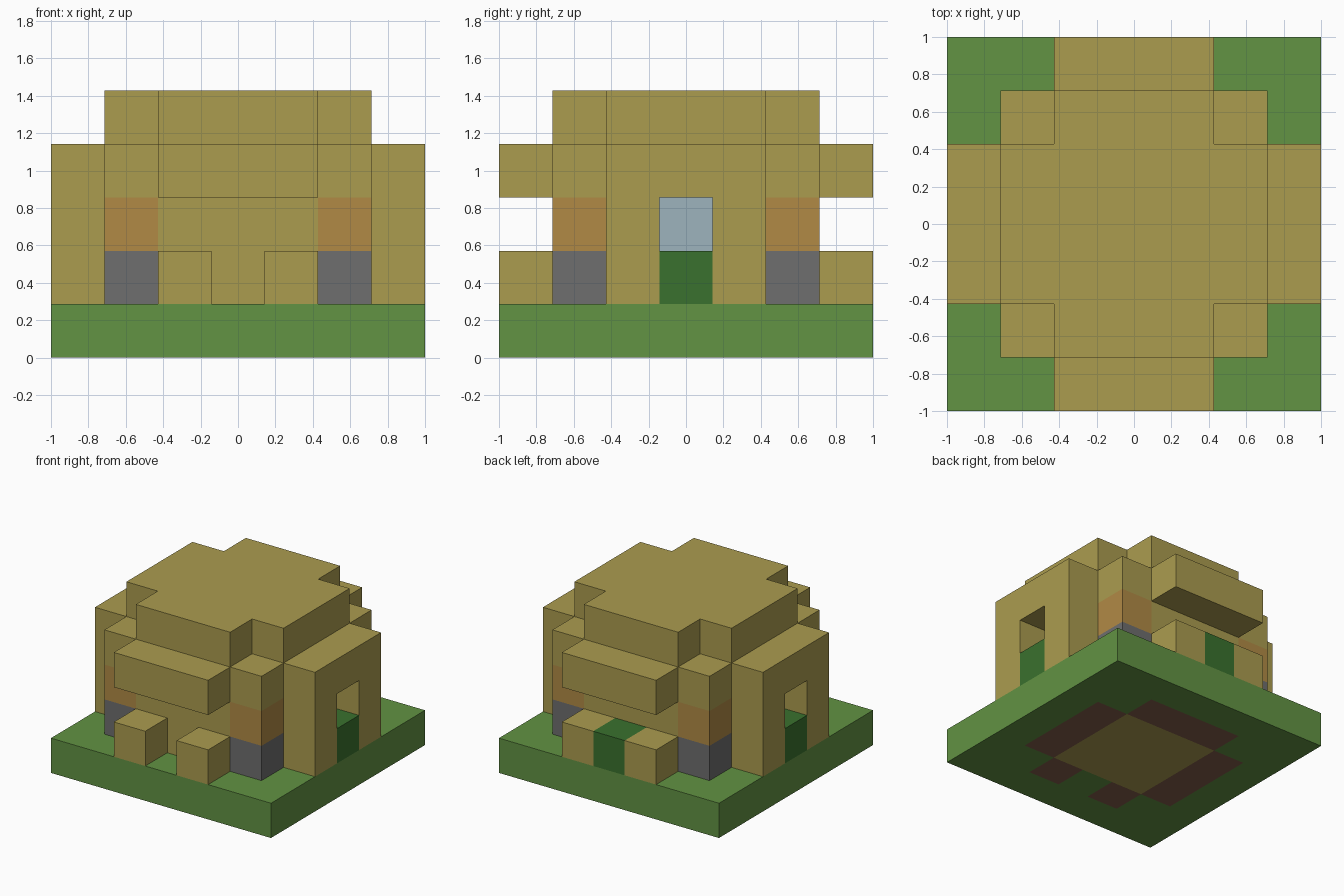
import bpy
import bmesh

default_cube = bpy.data.objects.get("Cube")
if default_cube:
    bpy.data.objects.remove(default_cube, do_unlink=True)

U = 2 / 7  # edge of one building block


def material(name, rgb):
    """Flat colour given as 0-255 sRGB, stored as linear values."""
    lin = [((c / 255 + 0.055) / 1.055) ** 2.4 for c in rgb]
    mat = bpy.data.materials.new(name)
    mat.use_nodes = True
    mat.diffuse_color = (*lin, 1)
    mat.node_tree.nodes["Principled BSDF"].inputs["Base Color"].default_value = (*lin, 1)
    return mat


plank = material("olive planks", (171, 156, 79))
grass = material("grass green", (98, 147, 67))
leaves = material("dark leaf green", (58, 113, 46))
stone = material("grey stone", (110, 110, 110))
log = material("orange wood", (177, 138, 69))
glass = material("pale blue glass", (157, 180, 190))
dirt = material("brown earth", (131, 93, 75))


def finish(name, bm, *mats):
    mesh = bpy.data.meshes.new(name)
    bmesh.ops.recalc_face_normals(bm, faces=bm.faces)
    bm.to_mesh(mesh)
    bm.free()
    for mat in mats:
        mesh.materials.append(mat)
    obj = bpy.data.objects.new(name, mesh)
    bpy.context.collection.objects.link(obj)
    return obj


def block(name, mat, x, y, z):
    """Box filling an inclusive range of block cells on each axis."""
    bm = bmesh.new()
    bmesh.ops.create_cube(bm, size=1)
    for v in bm.verts:
        for axis, (lo, hi) in enumerate((x, y, z)):
            base = 0 if axis == 2 else -0.5
            v.co[axis] = U * (base + (lo if v.co[axis] < 0 else hi + 1))
    return finish(name, bm, mat)


def ground_material(x, y):
    """Underside: plank floor, earth under the walls, grass elsewhere."""
    i, j = round(x / U), round(y / U)
    if max(abs(i), abs(j)) <= 1:
        return 1
    under_wall = max(abs(i), abs(j)) == 2 and min(abs(i), abs(j)) <= 1
    return 2 if under_wall and (i, j) != (0, -2) else 0


# Ground slab
bm = bmesh.new()
bmesh.ops.create_grid(bm, x_segments=7, y_segments=7, size=1)
top = bmesh.ops.extrude_face_region(bm, geom=bm.faces[:], use_keep_orig=True)["geom"]
for v in top:
    if isinstance(v, bmesh.types.BMVert):
        v.co.z = U
for f in bm.faces:
    c = f.calc_center_median()
    if c.z < 0.01:
        f.material_index = ground_material(c.x, c.y)
finish("ground_slab", bm, grass, plank, dirt)

# Front and back walls with upper ledges and low blocks
for side, s in (("front", -1), ("back", 1)):
    wall, ledge = (2 * s, 2 * s), (3 * s, 3 * s)
    block(side + "_wall", plank, (-1, 1), wall, (1, 3))
    block(side + "_ledge", plank, (-1, 1), ledge, (3, 3))
    for hand, x in (("right", -1), ("left", 1)):
        block(f"{side}_{hand}_low_block", plank, (x, x), ledge, (1, 1))
block("back_bush", leaves, (0, 0), (3, 3), (1, 1))

# Side walls with windows, each framed by an outer arch holding a bush
for side, s in (("right", -1), ("left", 1)):
    wall, arch = (2 * s, 2 * s), (3 * s, 3 * s)
    block(side + "_wall_base", plank, wall, (-1, 1), (1, 1))
    block(side + "_wall_top", plank, wall, (-1, 1), (3, 3))
    block(side + "_window", glass, wall, (0, 0), (2, 2))
    block(side + "_arch_lintel", plank, arch, (0, 0), (3, 3))
    block(side + "_bush", leaves, arch, (0, 0), (1, 1))
    for end, y in (("front", -1), ("back", 1)):
        block(f"{side}_{end}_wall_jamb", plank, wall, (y, y), (2, 2))
        block(f"{side}_{end}_arch_pillar", plank, arch, (y, y), (1, 3))

# Corner posts: stone foot, wooden middle, plank cap
for side, x in (("right", -2), ("left", 2)):
    for end, y in (("front", -2), ("back", 2)):
        for part, mat, z in (("foot", stone, 1), ("middle", log, 2), ("cap", plank, 3)):
            block(f"{end}_{side}_post_{part}", mat, (x, x), (y, y), (z, z))

# Cross-shaped roof
block("roof_centre", plank, (-1, 1), (-2, 2), (4, 4))
for side, s in (("right", -2), ("left", 2)):
    block(side + "_roof_wing", plank, (s, s), (-1, 1), (4, 4))
